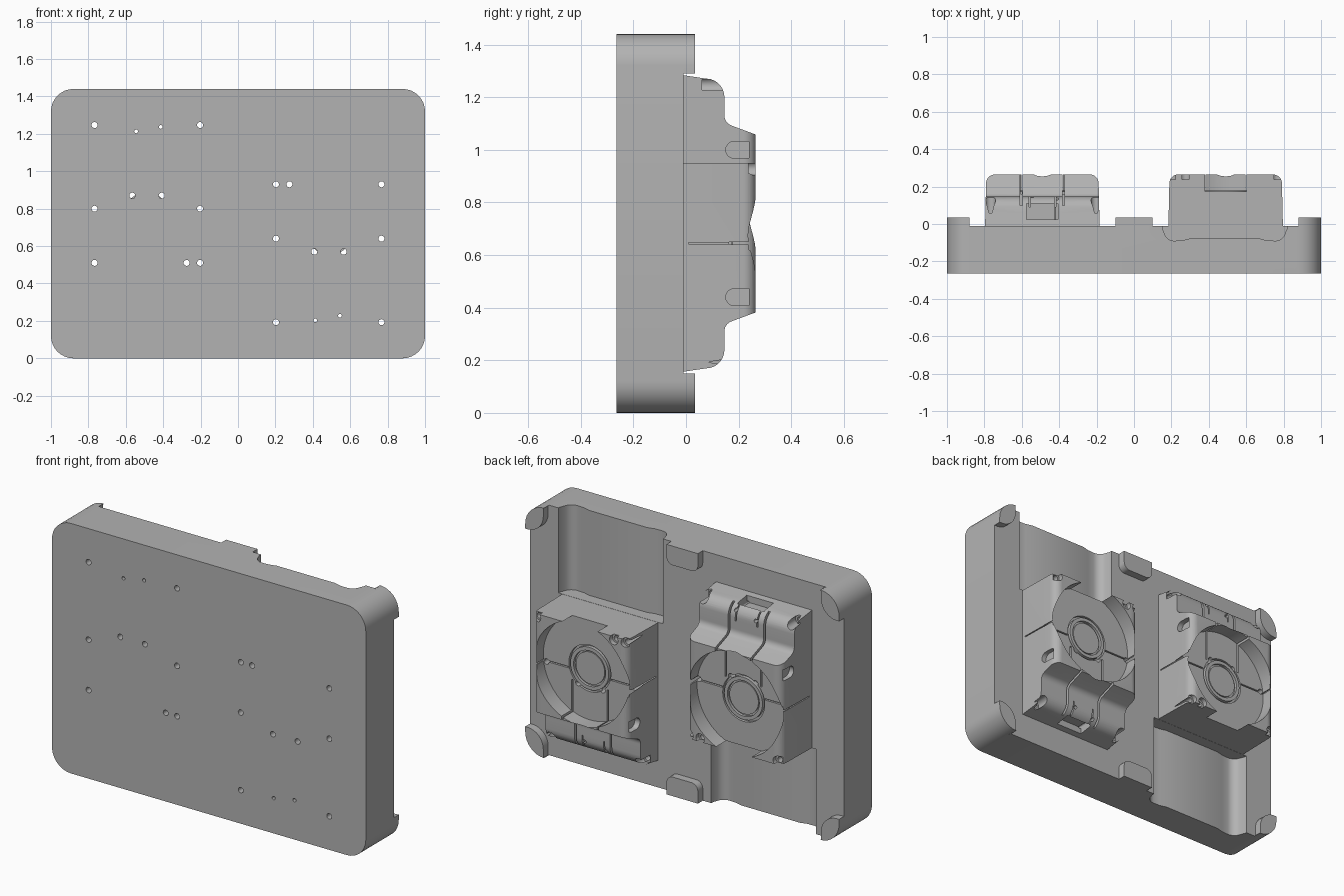
import bpy, bmesh
from math import sin, cos, pi, radians
from mathutils import Matrix, Vector

old = bpy.data.objects.get("Cube")
if old:
    bpy.data.objects.remove(old, do_unlink=True)

grey = bpy.data.materials.new("plain_grey")
grey.use_nodes = True
grey.diffuse_color = (0.45, 0.45, 0.45, 1)
grey.node_tree.nodes["Principled BSDF"].inputs["Base Color"].default_value = (0.45, 0.45, 0.45, 1)

# Half turn about the middle of the plate, swaps the left and right units
MID = Vector((0, 0, 0.72))
TURN = Matrix.Translation(MID) @ Matrix.Rotation(pi, 4, 'Y') @ Matrix.Translation(-MID)


def arc(cx, cy, r, a0, a1, n=8):
    steps = [radians(a0 + (a1 - a0) * i / n) for i in range(n + 1)]
    return [(cx + r * cos(a), cy + r * sin(a)) for a in steps]


def circle(cx, cy, r, n=24):
    return arc(cx, cy, r, 0, 360, n)[:-1]


def rounded(x0, x1, z0, z1, r):
    return (arc(x1 - r, z1 - r, r, 0, 90) + arc(x0 + r, z1 - r, r, 90, 180)
            + arc(x0 + r, z0 + r, r, 180, 270) + arc(x1 - r, z0 + r, r, 270, 360))


def prism(bm, pts, lo, hi, axis='y'):
    """Extrude a closed outline along one axis."""
    place = {'x': lambda p, t: (t, p[0], p[1]),
             'y': lambda p, t: (p[0], t, p[1]),
             'z': lambda p, t: (p[0], p[1], t)}[axis]
    a = [bm.verts.new(place(p, lo)) for p in pts]
    b = [bm.verts.new(place(p, hi)) for p in pts]
    n = len(pts)
    faces = [bm.faces.new(a), bm.faces.new(b[::-1])]
    faces += [bm.faces.new((a[i], b[i], b[(i + 1) % n], a[(i + 1) % n])) for i in range(n)]
    bmesh.ops.recalc_face_normals(bm, faces=faces)


def box(bm, x0, x1, y0, y1, z0, z1):
    prism(bm, [(x0, z0), (x1, z0), (x1, z1), (x0, z1)], y0, y1)


def make(name, bm):
    me = bpy.data.meshes.new(name)
    bm.to_mesh(me)
    bm.free()
    me.materials.append(grey)
    ob = bpy.data.objects.new(name, me)
    bpy.context.collection.objects.link(ob)
    return ob


def select(ob):
    bpy.ops.object.select_all(action='DESELECT')
    ob.select_set(True)
    bpy.context.view_layer.objects.active = ob


def boolean(ob, bm, operation='DIFFERENCE'):
    tool = make("cutter", bm)
    tool.hide_render = True
    mod = ob.modifiers.new("cut", 'BOOLEAN')
    mod.operation, mod.solver, mod.object, mod.use_self = operation, 'EXACT', tool, True
    select(ob)
    bpy.ops.object.modifier_apply(modifier=mod.name)
    bpy.data.objects.remove(tool, do_unlink=True)


def finish(ob):
    select(ob)
    bpy.ops.object.shade_smooth_by_angle(angle=radians(30))


def turned_copy(ob, name):
    twin = ob.copy()
    twin.data = ob.data.copy()
    twin.name = name
    twin.data.transform(TURN)
    bpy.context.collection.objects.link(twin)
    finish(twin)


# Screw holes of one unit: x, z, radius, height where the screw head seat starts
EDGE_L, EDGE_R, RIM = 0.203, 0.767, 0.238
HOLES = [(EDGE_L, 0.93, .016, RIM), (0.275, 0.93, .016, RIM), (EDGE_R, 0.93, .016, RIM),
         (EDGE_L, 0.64, .016, RIM), (EDGE_R, 0.64, .016, RIM),
         (0.408, 0.57, .016, None), (0.565, 0.57, .016, None),
         (EDGE_L, 0.193, .016, 0.06), (EDGE_R, 0.193, .016, 0.06),
         (0.413, 0.203, .01, None), (0.545, 0.227, .01, None)]


def drill(bm):
    for x, z, r, seat in HOLES:
        prism(bm, circle(x, z, r, 16), -0.4, 0.4)


# Base plate with rounded corners
bm = bmesh.new()
prism(bm, rounded(-1, 1, 0, 1.44, 0.12), -0.265, -0.01)
plate = make("base_plate", bm)

# Shallow cable channels and screw holes in the plate
bm = bmesh.new()
channel = ([(0.15, 0.05), (0.155, -0.03)] + arc(0.215, -0.035, 0.055, 190, 275)
           + [(0.26, -0.088), (0.30, -0.077), (0.67, -0.077), (0.71, -0.088)]
           + arc(0.755, -0.035, 0.055, 265, 345) + [(0.82, -0.02), (0.82, 0.05)])
prism(bm, channel, 0.951, 1.6, 'z')
drill(bm)
twin = bm.copy()
bmesh.ops.transform(twin, matrix=TURN, verts=twin.verts)
me = bpy.data.meshes.new("tmp")
twin.to_mesh(me)
twin.free()
bm.from_mesh(me)
bpy.data.meshes.remove(me)
boolean(plate, bm)
finish(plate)

# Corner feet, rounded on the outer and inner corner
for sx, side in ((1, "left"), (-1, "right")):
    for sz, level in ((1, "upper"), (-1, "lower")):
        bm = bmesh.new()
        outline = (arc(0.88, 0.60, 0.12, 0, 90) + [(0.885, 0.72)]
                   + arc(0.985, 0.67, 0.1, 180, 270))
        outline = [(min(x, 1), z) for x, z in outline] + [(1, 0.57)]
        prism(bm, [(sx * x, 0.72 + sz * z) for x, z in outline], -0.02, 0.035)
        finish(make(f"{level}_{side}_foot", bm))

# Middle feet on the top and bottom edge
for name, sz in (("upper_middle_foot", 1), ("lower_middle_foot", -1)):
    bm = bmesh.new()
    outline = [(0.1, 0.72), (-0.1, 0.72)] + arc(-0.06, 0.65, 0.04, 180, 270) + arc(0.06, 0.65, 0.04, 270, 360)
    prism(bm, [(x, 0.72 + sz * z) for x, z in outline], -0.02, 0.035)
    finish(make(name, bm))

# Fan housing: side profile crossed with a rounded plan
bm = bmesh.new()
profile = ([(-0.02, 0.155), (0.0, 0.158), (0.06, 0.167)] + arc(0.075, 0.24, 0.071, -75, 0)
           + [(0.146, 0.305)] + arc(0.186, 0.31, 0.04, 180, 110, 6)
           + [(0.265, 0.382), (0.265, 0.95), (-0.02, 0.95)])
prism(bm, profile, 0.1, 0.9, 'x')
housing = make("left_fan_housing", bm)
bm = bmesh.new()
plan = [(0.183, -0.05)] + arc(0.237, 0.217, 0.048, 180, 90) + arc(0.743, 0.217, 0.048, 90, 0) + [(0.797, -0.05)]
prism(bm, plan, 0, 1.2, 'z')
boolean(housing, bm, 'INTERSECT')

# Round fan well
CX, CZ, FLOOR = 0.49, 0.675, 0.175
bm = bmesh.new()
prism(bm, circle(CX, CZ, 0.297, 72), FLOOR, 0.4)
boolean(housing, bm)

# Hub recess, screw seats, slits, latch window and side pockets
bm = bmesh.new()
prism(bm, circle(CX, CZ, 0.134, 40), 0.158, 0.3)
for x, z, r, seat in HOLES:
    if seat:
        prism(bm, circle(x, z, 0.027), seat, 0.35)
for x in (0.377, 0.603):
    box(bm, x - .006, x + .006, 0.10, 0.4, 0.12, 0.40)
    box(bm, x - .005, x + .005, 0.16, 0.4, 0.39, 0.58)
for x0, x1 in ((0.15, 0.355), (0.625, 0.85)):
    box(bm, x0, x1, 0.163, 0.24, 0.641, 0.649)
for x0, x1 in ((0.15, 0.196), (0.784, 0.85)):
    box(bm, x0, x1, 0.01, 0.2, 0.642, 0.648)
    prism(bm, [(0.24, 0.472), (0.24, 0.408)] + arc(0.183, 0.44, 0.032, 270, 90), 
          x0 if x0 < CX else 0.765, x1 + 0.024 if x0 < CX else x1, 'x')
box(bm, 0.405, 0.575, 0.025, 0.11, 0.1, 0.2)
for x in (0.42, 0.557):
    box(bm, x - .004, x + .004, 0.09, 0.3, 0.15, 0.26)
boolean(housing, bm)
bm = bmesh.new()
drill(bm)
boolean(housing, bm)
finish(housing)
turned_copy(housing, "right_fan_housing")

# Fan hub with a raised ring, turned from a small profile
bm = bmesh.new()
section = [(0, .172), (.092, .172), (.092, .163), (.102, .163), (.102, .178), (.122, .178), (.122, .15)]
verts = [bm.verts.new((CX + r, y, CZ)) for r, y in section]
edges = [bm.edges.new(pair) for pair in zip(verts, verts[1:])]
bmesh.ops.spin(bm, geom=verts + edges, cent=(CX, 0, CZ), axis=(0, 1, 0), angle=2 * pi, steps=40)
bmesh.ops.remove_doubles(bm, verts=bm.verts, dist=0.0001)
bmesh.ops.recalc_face_normals(bm, faces=bm.faces)
hub = make("left_fan_hub", bm)
finish(hub)
turned_copy(hub, "right_fan_hub")
